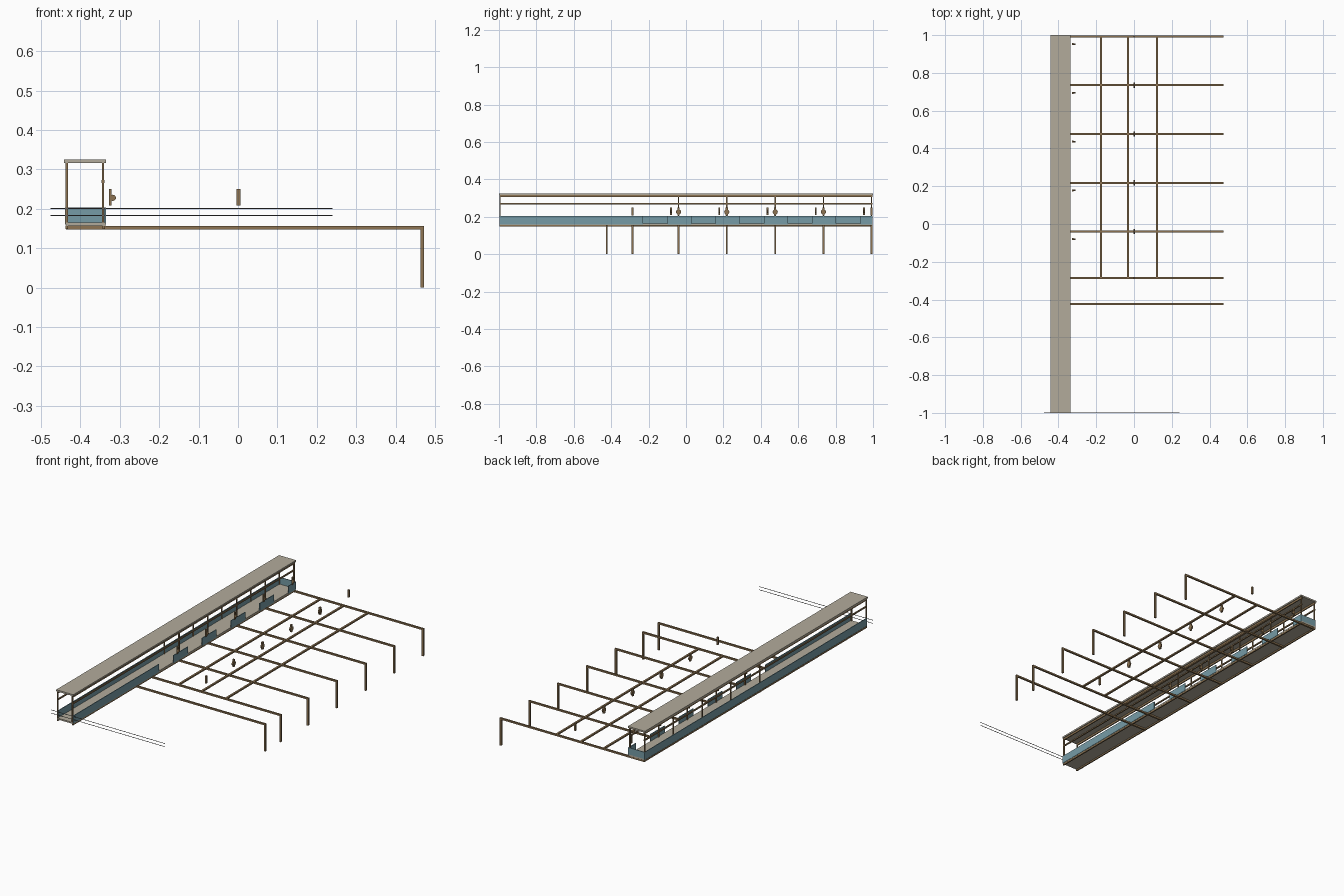
import bpy, bmesh, math
from mathutils import Matrix, Vector

if "Cube" in bpy.data.objects:
    bpy.data.objects.remove(bpy.data.objects["Cube"])


def material(name, rgb):
    m = bpy.data.materials.new(name)
    m.diffuse_color = (*rgb, 1)
    m.use_nodes = True
    m.node_tree.nodes["Principled BSDF"].inputs["Base Color"].default_value = m.diffuse_color
    return m


TAN = material("weathered_tan", (0.45, 0.41, 0.33))
TEAL = material("dull_teal", (0.18, 0.33, 0.38))
BROWN = material("timber_brown", (0.27, 0.175, 0.085))
DARK = material("wire_grey", (0.12, 0.12, 0.12))


def boxes(name, mat, spans):
    """One object from boxes given as ((x0, x1), (y0, y1), (z0, z1))."""
    bm = bmesh.new()
    for span in spans:
        size = [b - a for a, b in span]
        mid = Vector([(a + b) / 2 for a, b in span])
        bmesh.ops.create_cube(bm, size=1, matrix=Matrix.Translation(mid) @ Matrix.Diagonal((*size, 1)))
    return finish(name, mat, bm)


def finish(name, mat, bm):
    me = bpy.data.meshes.new(name)
    bm.to_mesh(me)
    bm.free()
    me.materials.append(mat)
    ob = bpy.data.objects.new(name, me)
    bpy.context.collection.objects.link(ob)
    return ob


def around(c, w):
    return (c - w / 2, c + w / 2)


LEFT, RIGHT = -0.435, -0.343
BAYS = [-0.04, 0.218, 0.477, 0.735, 0.992]
FRAMES = [-0.424, -0.286] + BAYS

# Walkway floor, roof and edge timbers
boxes("floor", TAN, [((-0.437, -0.337), (-0.998, 0.998), (0.157, 0.165))])
boxes("roof", TAN, [((-0.442, -0.335), (-1, 1), (0.316, 0.325))])
boxes("floor_edge_beams", BROWN,
      [(around(x, 0.007), (-0.998, 0.998), (0.149, 0.158)) for x in (LEFT, -0.341)])
boxes("roof_beams", BROWN,
      [(around(x, 0.006), (-0.998, 0.998), (0.305, 0.316)) for x in (LEFT, RIGHT)])
boxes("upper_rails", BROWN,
      [(around(x, 0.007), (-0.998, 0.998), (0.266, 0.273)) for x in (LEFT, RIGHT)])
boxes("roof_posts", BROWN,
      [(around(x, 0.006), around(y, 0.006), (0.16, 0.316))
       for x in (LEFT, RIGHT) for y in [-0.995] + BAYS])

# Side panels: solid on the left, stall openings on the right, closed back end
z = (0.16, 0.204)
panels = [((-0.439, -0.435), (-0.998, 0.998), z),
          ((-0.339, -0.335), (-0.998, -0.23), z),
          ((-0.439, -0.335), (0.994, 0.998), z)]
for i in range(5):
    y = -0.1 + 0.258 * i
    panels.append(((-0.339, -0.335), (y, min(y + 0.129, 0.998)), z))
boxes("side_panels", TEAL, panels)

# Cross frames with outer legs, and lengthwise purlins
boxes("cross_beams", BROWN, [((-0.437, 0.473), around(y, 0.01), (0.147, 0.156)) for y in FRAMES])
boxes("outer_legs", BROWN, [((0.463, 0.473), around(y, 0.01), (0, 0.156)) for y in FRAMES])
boxes("purlins", BROWN, [(around(x, 0.011), (-0.288, 0.995), (0.147, 0.155))
                         for x in (-0.175, -0.031, 0.122)])

# Small fittings above the frames
boxes("frame_fittings", BROWN, [(around(0.001, 0.01), around(y, 0.011), (0.208, 0.25))
                                for y in FRAMES[1:]])
boxes("gate_fittings", BROWN, [((-0.328, -0.321), around(y, 0.01), (0.209, 0.25))
                               for y in (-0.08, 0.178, 0.436, 0.694, 0.952)])


def discs(name, places, radius, depth, matrix):
    bm = bmesh.new()
    for p in places:
        bmesh.ops.create_cone(bm, cap_ends=True, segments=10, radius1=radius, radius2=radius,
                              depth=depth, matrix=Matrix.Translation(p) @ matrix)
    return finish(name, BROWN, bm)


discs("frame_hubs", [(0.001, y, 0.226) for y in BAYS[:4]], 0.014, 0.008, Matrix.Rotation(math.pi / 2, 4, 'Y'))
discs("gate_knobs", [(-0.318, y, 0.228) for y in (-0.08, 0.178, 0.436, 0.694, 0.952)],
      0.008, 0.008, Matrix.Rotation(math.pi / 2, 4, 'X'))

# Two thin wires across the front end
boxes("front_wires", DARK, [((-0.476, 0.24), (-1, -0.998), around(h, 0.002)) for h in (0.183, 0.201)])
